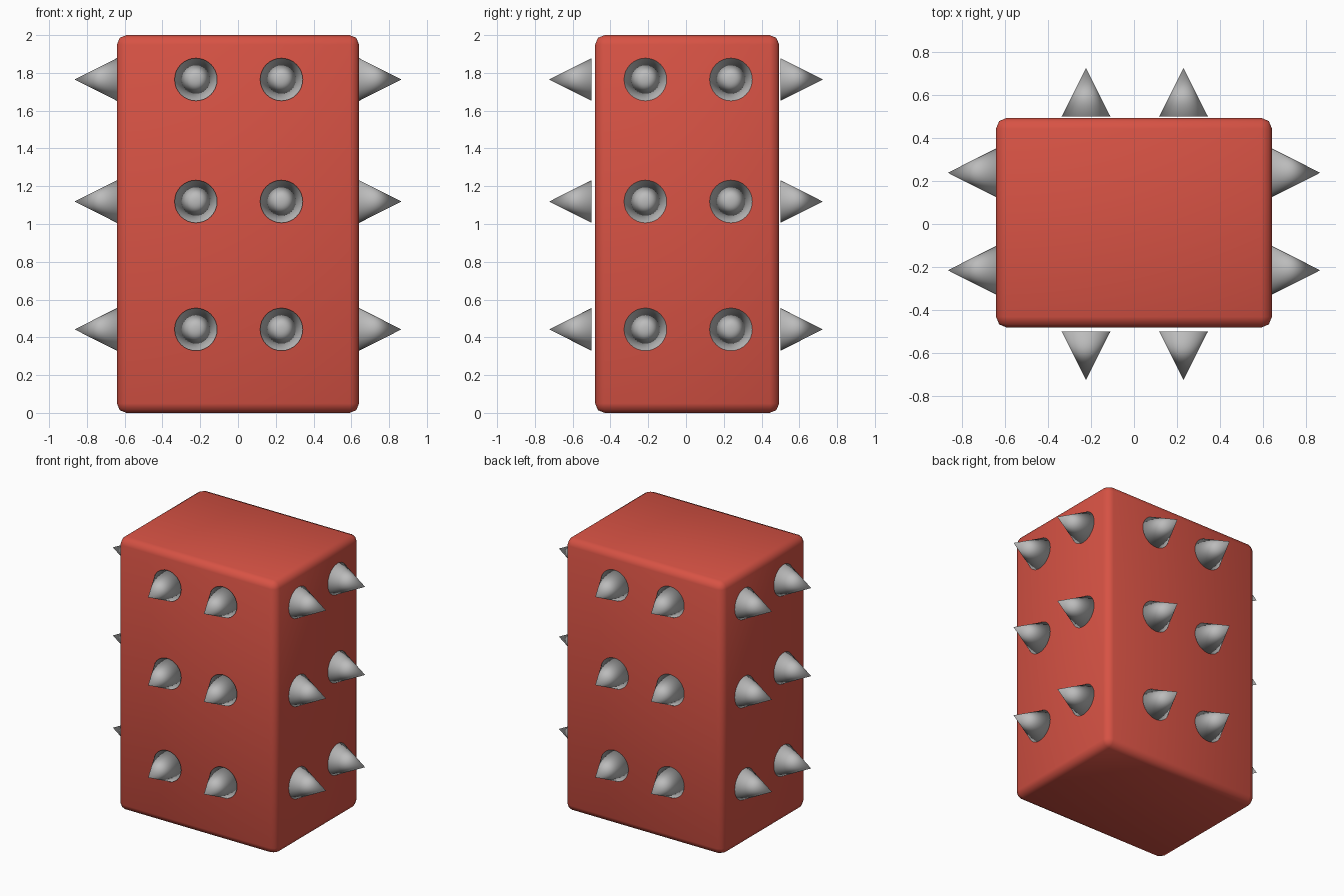
import bpy, bmesh, math
from mathutils import Matrix, Vector

if "Cube" in bpy.data.objects:
    bpy.data.objects.remove(bpy.data.objects["Cube"])


def material(name, color):
    m = bpy.data.materials.new(name)
    m.diffuse_color = (*color, 1)
    m.use_nodes = True
    m.node_tree.nodes["Principled BSDF"].inputs["Base Color"].default_value = m.diffuse_color
    return m


RED = material("red", (0.68, 0.085, 0.058))
GREY = material("steel grey", (0.5, 0.5, 0.5))


def add_object(name, bm, mat):
    bmesh.ops.recalc_face_normals(bm, faces=bm.faces)
    for f in bm.faces:
        f.smooth = True
    me = bpy.data.meshes.new(name)
    bm.to_mesh(me)
    bm.free()
    me.materials.append(mat)
    ob = bpy.data.objects.new(name, me)
    bpy.context.collection.objects.link(ob)
    return ob


# Block with softened edges
bm = bmesh.new()
bmesh.ops.create_cube(bm, size=1, matrix=Matrix.Translation((0, 0.006, 1))
                      @ Matrix.Diagonal((1.282, 0.974, 2, 1)))
bmesh.ops.bevel(bm, geom=bm.edges[:], offset=0.05, segments=2, profile=0.5,
                affect='EDGES')
add_object("block", bm, RED)

# Spikes: two columns by three rows on each of the four sides
LENGTH, RADIUS = 0.224, 0.113


def spikes(name, direction, base, columns):
    d = Vector(direction)
    turn = d.to_track_quat('Z', 'Y').to_matrix().to_4x4()
    across = Vector((abs(d.y), abs(d.x), 0))
    bm = bmesh.new()
    for c in columns:
        for z in (0.442, 1.119, 1.765):
            pos = d * (base + LENGTH / 2) + across * c + Vector((0, 0, z))
            bmesh.ops.create_cone(bm, cap_ends=True, segments=32,
                                  radius1=RADIUS, radius2=0, depth=LENGTH,
                                  matrix=Matrix.Translation(pos) @ turn)
    bmesh.ops.remove_doubles(bm, verts=bm.verts, dist=0.0001)
    add_object(name, bm, GREY)


spikes("front_spikes", (0, -1, 0), 0.50, (-0.223, 0.23))
spikes("back_spikes", (0, 1, 0), 0.50, (-0.223, 0.23))
spikes("right_spikes", (1, 0, 0), 0.641, (-0.215, 0.238))
spikes("left_spikes", (-1, 0, 0), 0.641, (-0.215, 0.238))
